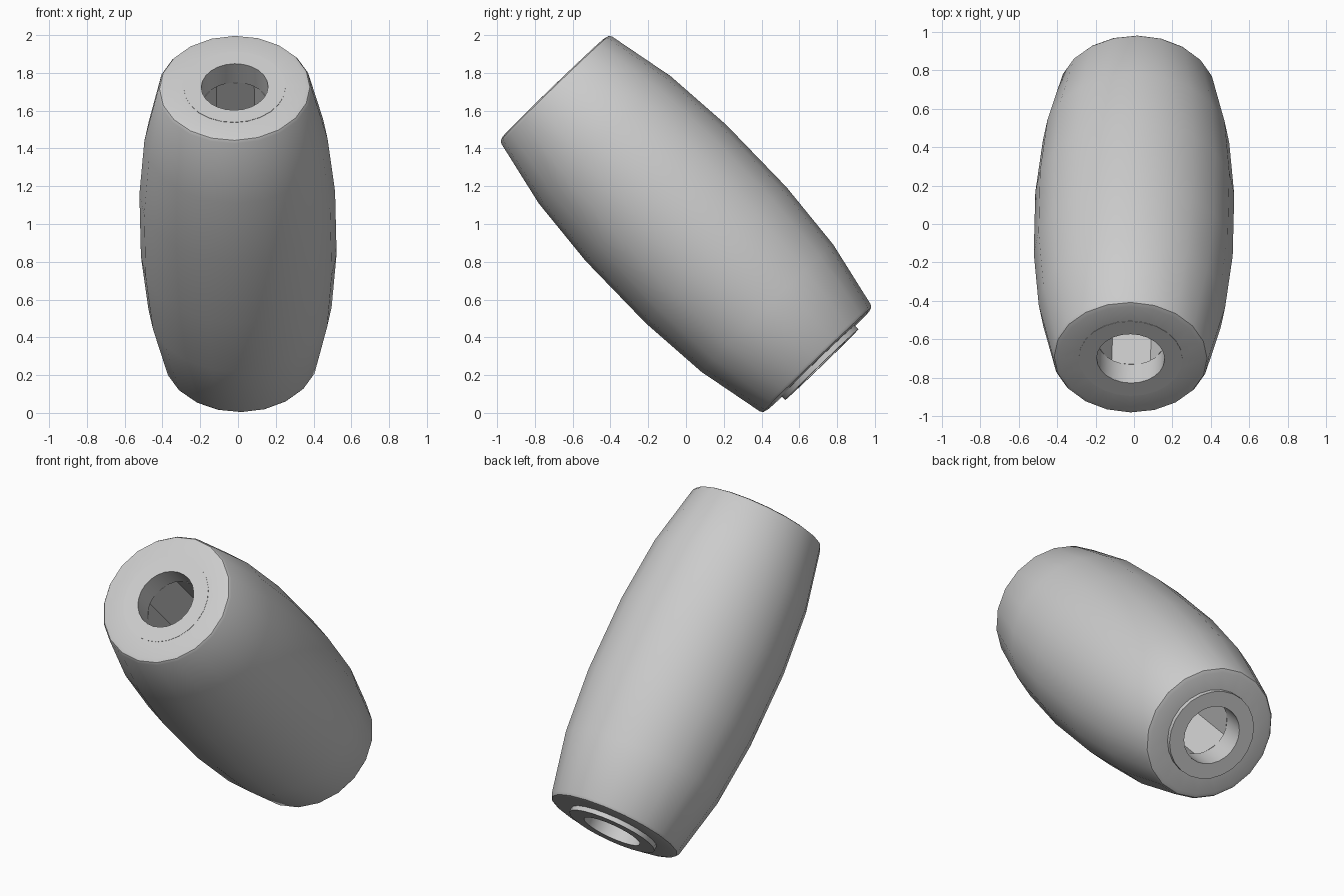
import bpy, bmesh, math
from mathutils import Matrix

cube = bpy.data.objects.get("Cube")
if cube:
    bpy.data.objects.remove(cube, do_unlink=True)

grey = bpy.data.materials.new("plain grey")
grey.use_nodes = True
colour = (0.6, 0.6, 0.6, 1)
grey.diffuse_color = colour
grey.node_tree.nodes["Principled BSDF"].inputs["Base Color"].default_value = colour

# The whole grip leans forward about 44 degrees
lean = (Matrix.Translation((0, 0, 1))
        @ Matrix.Rotation(math.radians(44), 4, 'X')
        @ Matrix.Rotation(math.radians(-1), 4, 'Y'))


def circle(radius):
    return lambda angle: radius


def hexagon(apothem):
    sixth = math.pi / 3
    return lambda angle: apothem / math.cos((angle + 1e-9) % sixth - sixth / 2)


def lathe(name, profile, sides):
    """Join a closed loop of (outline, height) rings into a hollow solid."""
    bm = bmesh.new()
    rings = []
    for outline, height in profile:
        ring = []
        for i in range(sides):
            a = 2 * math.pi * i / sides
            r = outline(a)
            ring.append(bm.verts.new((r * math.cos(a), r * math.sin(a), height)))
        rings.append(ring)
    for k, ring in enumerate(rings):
        following = rings[(k + 1) % len(rings)]
        for i in range(sides):
            j = (i + 1) % sides
            bm.faces.new((ring[i], ring[j], following[j], following[i]))
    bmesh.ops.recalc_face_normals(bm, faces=bm.faces[:])
    mesh = bpy.data.meshes.new(name)
    bm.to_mesh(mesh)
    bm.free()
    mesh.materials.append(grey)
    obj = bpy.data.objects.new(name, mesh)
    bpy.context.collection.objects.link(obj)
    obj.matrix_world = lean
    bpy.ops.object.select_all(action='DESELECT')
    obj.select_set(True)
    bpy.context.view_layer.objects.active = obj
    bpy.ops.object.shade_smooth_by_angle(angle=math.radians(30))
    return obj


# Barrel-shaped shell with softly bevelled rims
half = [(0.25, 1.007), (0.375, 1.007), (0.398, 1.0), (0.408, 0.985),
        (0.485, 0.62), (0.518, 0.23)]
barrel = half + [(r, -h) for r, h in reversed(half)]
lathe("barrel_shell", [(circle(r), h) for r, h in barrel], 20)

# Inner sleeve: flush at the top, a low collar below, hexagonal bore inside
bore = circle(0.177)
lathe("inner_sleeve", [
    (circle(0.27), 1.009), (circle(0.27), -1.035),
    (bore, -1.035), (bore, -0.87),
    (hexagon(0.174), -0.87), (hexagon(0.174), 0.87),
    (bore, 0.87), (bore, 1.009)], 24)
